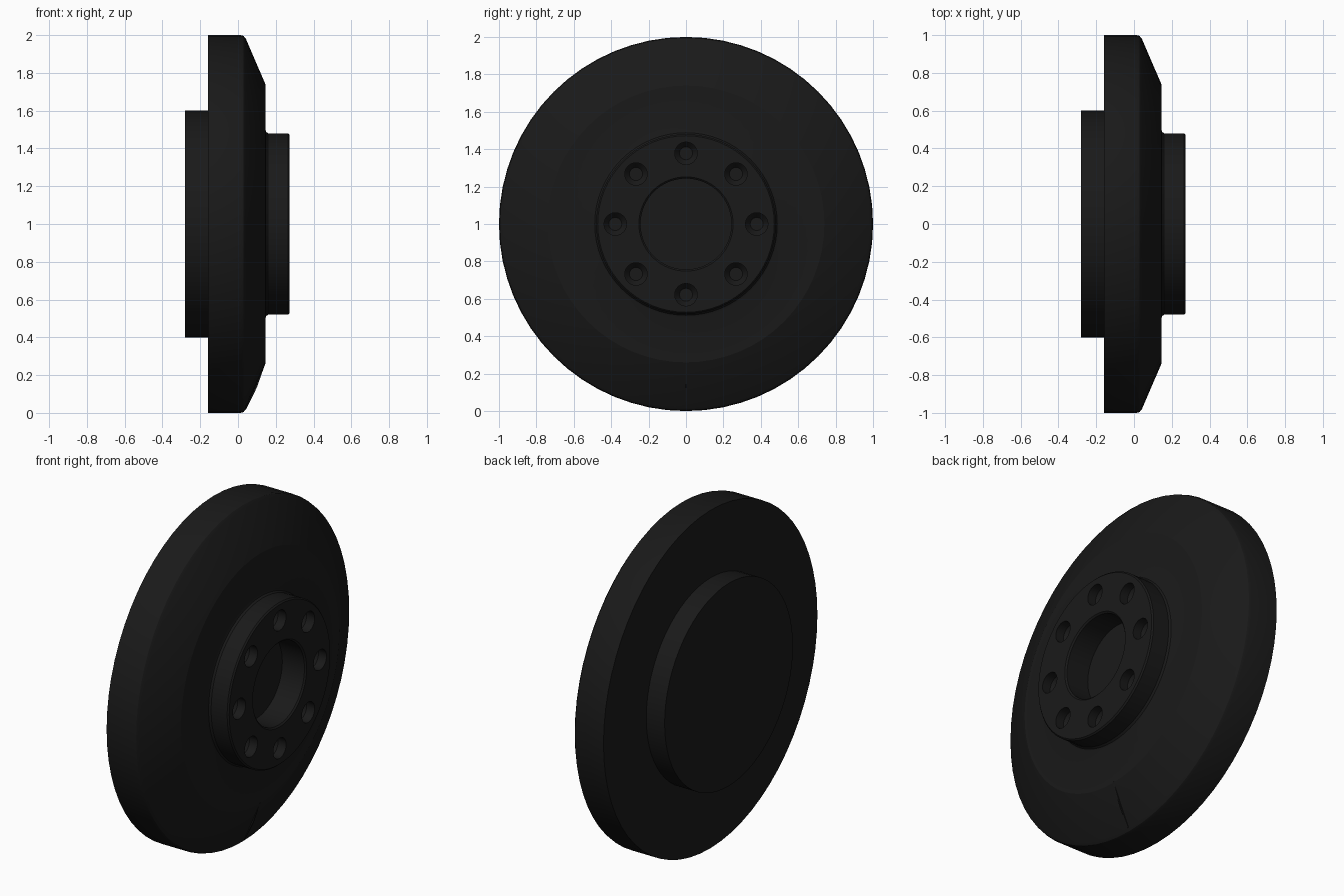
import bpy, bmesh
from math import sin, cos, pi, radians

if "Cube" in bpy.data.objects:
    bpy.data.objects.remove(bpy.data.objects["Cube"])

SIDES = 64
dark = bpy.data.materials.new("dark_metal")
dark.diffuse_color = (0.01, 0.01, 0.01, 1)
dark.use_nodes = True
dark.node_tree.nodes["Principled BSDF"].inputs["Base Color"].default_value = dark.diffuse_color


def finish(name, bm):
    bmesh.ops.recalc_face_normals(bm, faces=bm.faces)
    mesh = bpy.data.meshes.new(name)
    bm.to_mesh(mesh)
    bm.free()
    mesh.materials.append(dark)
    ob = bpy.data.objects.new(name, mesh)
    bpy.context.collection.objects.link(ob)
    return ob


def lathe(bm, profile, y, z, sides):
    """Revolve (x, radius) points about an x-parallel axis, capping both ends."""
    rings = [[bm.verts.new((x, y + r * sin(2 * pi * i / sides), z + r * cos(2 * pi * i / sides)))
              for i in range(sides)] for x, r in profile]
    for a, b in zip(rings, rings[1:]):
        for i in range(sides):
            j = (i + 1) % sides
            bm.faces.new((a[i], a[j], b[j], b[i]))
    bm.faces.new(rings[0])
    bm.faces.new(rings[-1])


# Wheel body: rear boss, rim, sloped face, front hub and blind centre bore
bm = bmesh.new()
lathe(bm, [(-0.28, 0.6), (-0.16, 0.6), (-0.16, 1.0), (0.015, 1.0), (0.03, 0.995),
           (0.042, 0.98), (0.145, 0.74), (0.145, 0.5), (0.149, 0.488), (0.16, 0.48),
           (0.265, 0.48), (0.273, 0.472), (0.273, 0.252), (0.265, 0.243),
           (0.12, 0.243)], 0, 1, SIDES)
wheel = finish("wheel_body", bm)

# Ring of eight blind bolt holes
bm = bmesh.new()
for k in range(8):
    a = k * pi / 4
    lathe(bm, [(0.3, 0.06), (0.22, 0.06), (0.19, 0.035)],
          0.378 * sin(a), 1 + 0.378 * cos(a), 24)
cutter = finish("bolt_hole_cutter", bm)
cutter.hide_render = True

bpy.context.view_layer.objects.active = wheel
wheel.select_set(True)
mod = wheel.modifiers.new("bolt_holes", "BOOLEAN")
mod.operation = "DIFFERENCE"
mod.solver = "EXACT"
mod.object = cutter
bpy.ops.object.modifier_apply(modifier=mod.name)
bpy.data.objects.remove(cutter, do_unlink=True)
bpy.ops.object.shade_smooth_by_angle(angle=radians(20))

# Fine raised seam at the bottom of the sloped face
bm = bmesh.new()
outline = [(0.03, 0.02), (0.044, 0.02), (0.1, 0.135), (0.146, 0.265), (0.12, 0.265)]
left, right = [[bm.verts.new((x, y, z)) for x, z in outline] for y in (-0.004, 0.004)]
bm.faces.new(left)
bm.faces.new(right)
for i in range(len(outline)):
    j = (i + 1) % len(outline)
    bm.faces.new((left[i], left[j], right[j], right[i]))
finish("face_seam", bm)
